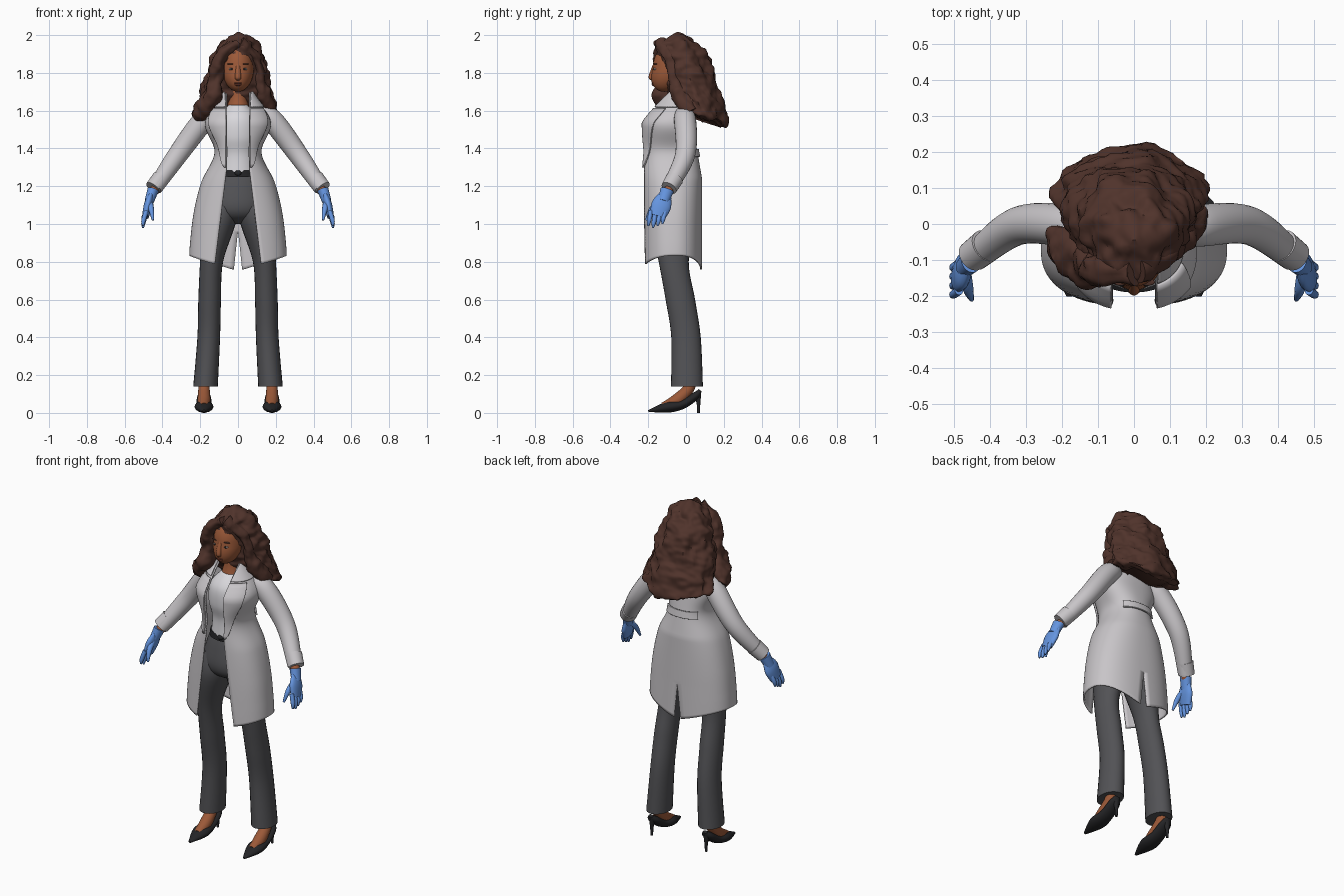
import bpy, bmesh, math
from mathutils import Vector, noise

default_cube = bpy.data.objects.get("Cube")
if default_cube:
    bpy.data.objects.remove(default_cube, do_unlink=True)


def material(name, *rgb):
    mat = bpy.data.materials.new(name)
    mat.use_nodes = True
    mat.diffuse_color = (*rgb, 1)
    shader = next(n for n in mat.node_tree.nodes if n.type == 'BSDF_PRINCIPLED')
    shader.inputs["Base Color"].default_value = (*rgb, 1)
    return mat


HAIR = material("dark brown hair", .08, .033, .024)
SKIN = material("brown skin", .33, .1, .04)
LIPS = material("lip red", .23, .06, .035)
EYE_WHITE = material("eye white", .5, .42, .38)
COAT = material("coat grey white", .58, .56, .58)
SHIRT = material("shirt white", .7, .69, .72)
CLOTH = material("charcoal cloth", .085, .085, .092)
BLACK = material("shoe black", .018, .018, .02)
GLOVE = material("glove blue", .13, .3, .74)


def spline(keys, u):
    """Smooth interpolation through a list of equal-length tuples."""
    first = min(int(u), len(keys) - 2)
    t = u - first
    around = [keys[max(0, min(len(keys) - 1, first + step))] for step in (-1, 0, 1, 2)]
    return [b + t / 2 * (c - a + t * (2*a - 5*b + 4*c - d + t * (3*(b - c) + d - a)))
            for a, b, c, d in zip(*around)]


def finish(name, bm, mat, mirror=False, thickness=0):
    """Turn a bmesh into a smooth shaded object with its modifiers."""
    bmesh.ops.recalc_face_normals(bm, faces=bm.faces)
    mesh = bpy.data.meshes.new(name)
    bm.to_mesh(mesh)
    bm.free()
    mesh.materials.append(mat)
    part = bpy.data.objects.new(name, mesh)
    bpy.context.collection.objects.link(part)
    bpy.ops.object.select_all(action='DESELECT')
    part.select_set(True)
    bpy.context.view_layer.objects.active = part
    bpy.ops.object.shade_smooth_by_angle(angle=math.radians(50))
    if mirror:
        part.modifiers.new("Mirror", 'MIRROR').merge_threshold = .001
    if thickness:
        solid = part.modifiers.new("Thickness", 'SOLIDIFY')
        solid.thickness, solid.offset = thickness, 0
    return part


def bridge(bm, rows, closed):
    for upper, lower in zip(rows, rows[1:]):
        count = len(upper)
        for i in range(count if closed else count - 1):
            j = (i + 1) % count
            bm.faces.new((upper[i], upper[j], lower[j], lower[i]))


def loft(name, keys, mat, mirror=False, deep=1, flat=False, sides=24, steps=6, rough=0):
    """Oval tube through (x, y, z, half width); deep is depth over width."""
    bm, rows = bmesh.new(), []
    last = len(keys) - 1
    for k in range(last * steps + 1):
        u = k / steps
        *centre, width = spline(keys, u)
        across, depth = Vector((1, 0, 0)), Vector((0, 1, 0))
        if not flat:
            ahead = Vector(spline(keys, min(last, u + .1))[:3])
            behind = Vector(spline(keys, max(0, u - .1))[:3])
            along = (ahead - behind).normalized()
            across = (across - along * across.dot(along)).normalized()
            depth = along.cross(across)
        angles = [math.tau * i / sides for i in range(sides)]
        rows.append([bm.verts.new(Vector(centre) + across * width * math.cos(a)
                                  + depth * width * deep * math.sin(a)) for a in angles])
    bridge(bm, rows, True)
    bm.faces.new(rows[0])
    bm.faces.new(rows[-1])
    if rough:
        # lumpy waves pushed along the surface normals
        bmesh.ops.recalc_face_normals(bm, faces=bm.faces)
        bm.normal_update()
        for v in bm.verts:
            wave = noise.noise(v.co * 13) + noise.noise(v.co * 32) / 2
            v.co += v.normal * rough * wave
    return finish(name, bm, mat, mirror)


def upright(name, y, levels, mat, deep):
    """Central body part from (height, half width) levels."""
    return loft(name, [(0, y, z, width) for z, width in levels], mat,
                deep=deep, flat=True, sides=48)


def ball(name, centre, size, mat, mirror=False):
    bm = bmesh.new()
    bmesh.ops.create_uvsphere(bm, u_segments=32, v_segments=20, radius=1)
    for v in bm.verts:
        v.co = Vector(p * s + c for p, s, c in zip(v.co, size, centre))
    return finish(name, bm, mat, mirror)


# Head with the jaw drawn forward, neck and face
head_height = 1.83
head = ball("head", (0, -.07, head_height), (.085, .105, .13), SKIN)
for v in head.data.vertices:
    v.co.y -= max(0, head_height - v.co.z) * .35
upright("neck", -.055, [(1.78, .04), (1.68, .043), (1.6, .065)], SKIN, deep=1)
loft("nose", [(0, -.163, 1.85, .01), (0, -.182, 1.78, .016), (0, -.175, 1.76, .01)],
     SKIN, flat=True)
ball("upper_lip", (0, -.173, 1.746), (.021, .01, .006), LIPS)
ball("lower_lip", (0, -.172, 1.737), (.018, .01, .006), LIPS)
ball("eye", (.034, -.163, 1.82), (.015, .009, .006), EYE_WHITE, True)
ball("iris", (.034, -.168, 1.82), (.007, .006, .006), BLACK, True)
ball("eyebrow", (.036, -.161, 1.847), (.022, .01, .003), HAIR, True)

# Hair: a mass that widens and moves back as it falls, and two front locks
hair_length = .43
hair_mass = []
for level in range(13):
    s = level / 12
    hair_mass.append((-.01 * s, -.06 + .15 * s, 2 - hair_length * s, .01 + .2 * s ** .4))
hair_mass.append((-.01, .1, 1.55, .14))
hair = loft("hair_mass", hair_mass, HAIR, flat=True, sides=64, rough=.028)
for v in hair.data.vertices:
    # flatten the falling part front to back and tip its lower end backwards
    s = max(0, min(1, (2 - v.co.z) / hair_length))
    middle = -.06 + .15 * s
    offset = (v.co.y - middle) * (1.2 - .6 * s)
    v.co.y = middle + offset
    v.co.z -= offset * .3 * s ** 4
loft("hair_lock_right",
     [(0, -.13, 1.96, .03), (-.095, -.125, 1.88, .034), (-.12, -.11, 1.76, .036),
      (-.14, -.11, 1.67, .052), (-.19, -.06, 1.6, .05), (-.21, -.02, 1.57, .03)],
     HAIR, deep=1.2, steps=10, rough=.022)
loft("hair_lock_left",
     [(.01, -.125, 1.96, .03), (.095, -.09, 1.88, .026), (.115, -.06, 1.77, .028),
      (.14, -.03, 1.68, .04), (.18, .03, 1.59, .03)],
     HAIR, deep=1.2, steps=10, rough=.018)

# Shirt
upright("shirt", -.075, [(1.63, .05), (1.56, .11), (1.46, .12), (1.37, .1), (1.27, .105)],
        SHIRT, deep=.9)

# Trousers and belt
upright("trouser_hips", -.07, [(1.28, .11), (1.2, .14), (1.1, .16), (1.04, .13), (1, .04)],
        CLOTH, deep=.75)
loft("trouser_leg",
     [(.08, -.07, 1.15, .07), (.098, -.07, 1.02, .09), (.14, -.065, .8, .061),
      (.15, -.03, .6, .06), (.155, 0, .4, .06), (.172, .005, .14, .065)],
     CLOTH, True, deep=1.3, flat=True)
upright("belt", -.07, [(1.285, .115), (1.25, .12)], BLACK, deep=.85)
ball("belt_buckle", (0, -.168, 1.27), (.018, .01, .014), BLACK)

# Coat: half a wrap from the front opening to the back seam, mirrored
COAT_WIDTHS = [(w,) for w in (.07, .17, .12, .19, .23, .248, .255)]
HEM_LEVEL = 5.7


def coat_point(u, t, lift):
    """Point at level u below the collar, t from opening to back seam."""
    width = spline(COAT_WIDTHS, u)[0]
    front = min(.155, .05 + .105 * u)
    back = min(.15, .07 + .028 * u)
    opening = .06 + .02 * max(0, u - 2.5)
    start = math.asin((opening / width) ** 1.2)
    angle = start + (math.pi - start) * t
    side, facing = max(0, math.sin(angle)), math.cos(angle)
    depth = math.copysign(abs(facing) ** .85, facing) * ((front if facing > 0 else back) + lift)
    skirt = max(0, u - 4) / (HEM_LEVEL - 4)
    x = (width + lift) * side ** .85 if t < 1 else 0
    x += .02 * max(0, u - 4.6) * t ** 8      # vent at the back
    y = -.045 - .025 * min(1, u) - depth
    z = 1.7 - .16 * u + skirt ** 2 * (.06 * math.sin(math.pi * t) - .03 * t)
    return Vector((x, y, z))


def coat_panel(name, top, bottom, t_start, t_end, lift, rows=16, columns=24):
    """Panel over the coat; t_end is a function of the way down the panel."""
    bm, grid = bmesh.new(), []
    for r in range(rows + 1):
        s = r / rows
        width = t_end(s) - t_start
        row = [t_start + width * c / columns for c in range(columns)] + [t_end(s)]
        grid.append([bm.verts.new(coat_point(top + (bottom - top) * s, t, lift)) for t in row])
    bridge(bm, grid, False)
    return finish(name, bm, COAT, True, thickness=.009)


def to_seam(s):
    return 1


def lapel_edge(s):
    return .02 + .27 * (1 - s) ** .7


coat_panel("coat_body", 0, HEM_LEVEL, 0, to_seam, 0, rows=60, columns=32)
coat_panel("coat_collar", 0, .5, 0, to_seam, .012)
coat_panel("coat_lapel", .55, 2.5, 0, lapel_edge, .011)
coat_panel("back_belt", 1.9, 2.15, .7, to_seam, .01)

# Sleeves and cuffs
loft("sleeve", [(.11, -.02, 1.58, .04), (.18, -.005, 1.55, .058), (.32, -.005, 1.365, .053),
                (.44, -.09, 1.19, .04)], COAT, True, steps=10)
loft("cuff", [(.41, -.06, 1.24, .047), (.45, -.09, 1.19, .043)], COAT, True)

# Wrists, gloves and fingers
loft("wrist", [(.43, -.08, 1.2, .026), (.46, -.11, 1.15, .024)], SKIN, True)
loft("glove_cuff", [(.45, -.1, 1.18, .03), (.47, -.12, 1.12, .025)], GLOVE, True, deep=1.2)
loft("glove_palm", [(.46, -.11, 1.15, .015), (.475, -.13, 1.1, .023), (.49, -.15, 1.04, .018)],
     GLOVE, True, deep=2.3)
for i, finger in enumerate(("index", "middle", "ring", "little")):
    y = -.185 + .025 * i
    tip = .98 + .01 * abs(i - 1)
    loft(finger + "_finger", [(.485, y, 1.07, .012), (.5, y - .01, tip + .03, .012),
                              (.503, y - .015, tip, .005)], GLOVE, True, sides=12)
loft("thumb", [(.47, -.13, 1.12, .018), (.46, -.18, 1.08, .015), (.45, -.21, 1.02, .006)],
     GLOVE, True, sides=12)


# Feet and heeled shoes, each traced through (y, z, half width)
def foot_part(name, profile, mat, deep, flat=False):
    loft(name, [(.18, *section) for section in profile], mat, True, deep, flat)


foot_part("foot", [(.03, .2, .03), (.015, .13, .03), (-.05, .065, .034), (-.12, .03, .025)],
          SKIN, deep=1)
foot_part("shoe", [(.075, .12, .015), (.05, .09, .035), (-.02, .045, .042), (-.1, .03, .048),
                   (-.2, .01, .008)], BLACK, deep=.6)
foot_part("shoe_heel", [(.06, .1, .02), (.066, .05, .01), (.066, 0, .007)], BLACK,
          deep=1, flat=True)
